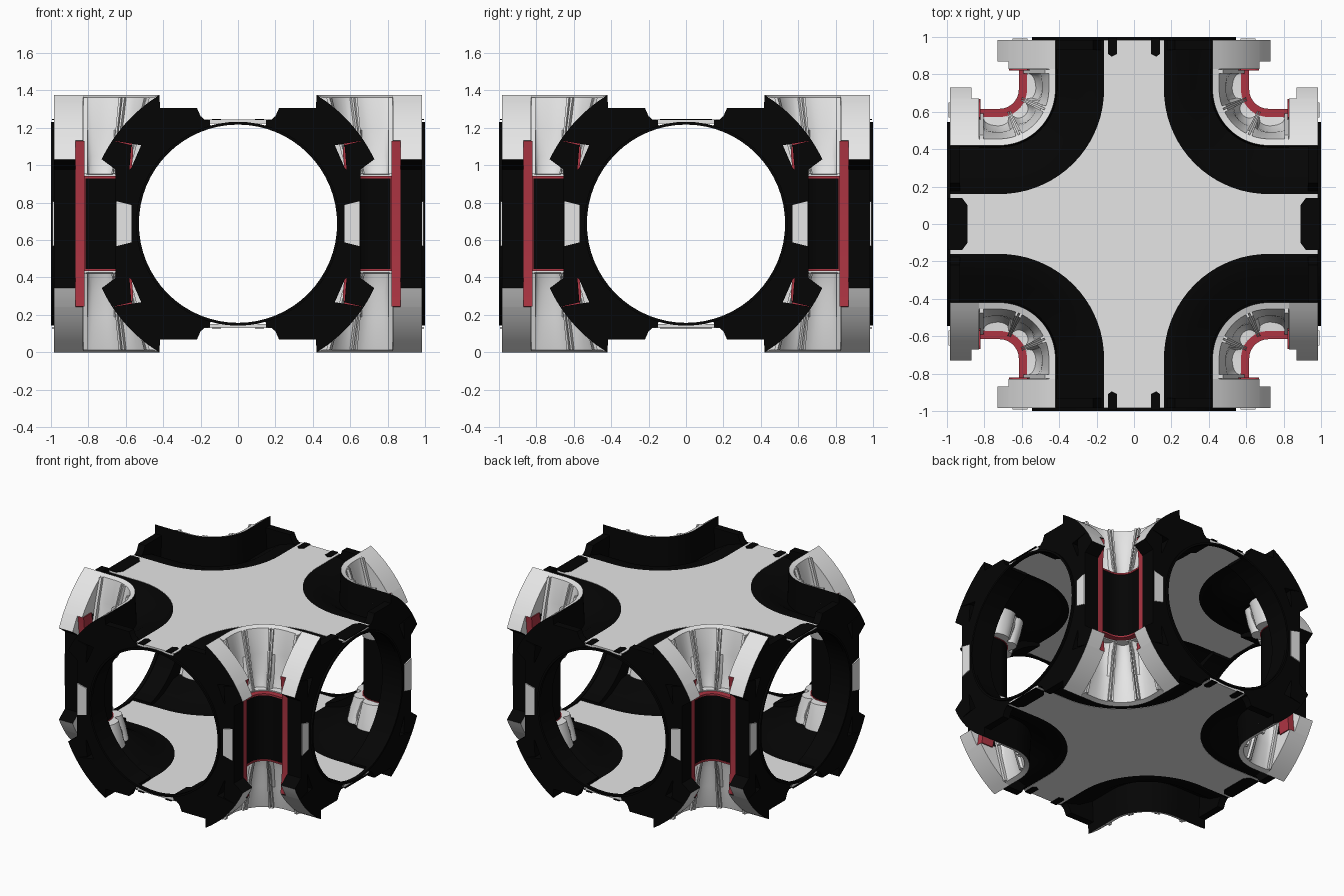
import bpy, bmesh, math

if "Cube" in bpy.data.objects:
    bpy.data.objects.remove(bpy.data.objects["Cube"])

C = 0.72       # plan centre of the corner bends
E = 0.985      # end of the arms
ZC = 0.6875    # corridor axis height
R = 0.535      # corridor radius
BEND = [i * 5 for i in range(19)]


def material(name, rgb):
    m = bpy.data.materials.new(name)
    m.diffuse_color = (*rgb, 1)
    m.use_nodes = True
    m.node_tree.nodes["Principled BSDF"].inputs["Base Color"].default_value = m.diffuse_color
    return m


MATS = [material("black", (0.0015, 0.0015, 0.0015)),
        material("light_grey", (0.79, 0.79, 0.79)),
        material("red", (0.42, 0.035, 0.055))]
BLACK, LIGHT, RED = 0, 1, 2


def plan(p, t):
    """Point on the bend: t<0 first straight, 0..90 arc, t>90 second straight."""
    if t < 0:
        return p, C - t
    if t > 90:
        return C + t - 90, p
    a = math.radians(t)
    return C - (C - p) * math.cos(a), C - (C - p) * math.sin(a)


def niche(t):
    """Depth of the three rounded niches along the bend."""
    s = min(t, 90 - t)
    u = s * 0.004 if s > 0 else s      # side bay coordinate
    if s > 27:
        return 0.045 * math.sqrt(max(0, 1 - ((t - 45) / 18) ** 2))
    return 0.045 * math.sqrt(max(0, 1 - ((u + 0.005) / 0.085) ** 2))


def quarter(x, y, k):
    for _ in range(k):
        x, y = -y, x
    return x, y


def finish(bm, name, angle=28):
    bmesh.ops.recalc_face_normals(bm, faces=bm.faces)
    me = bpy.data.meshes.new(name)
    bm.to_mesh(me)
    bm.free()
    for m in MATS:
        me.materials.append(m)
    ob = bpy.data.objects.new(name, me)
    bpy.context.collection.objects.link(ob)
    bpy.ops.object.select_all(action='DESELECT')
    ob.select_set(True)
    bpy.context.view_layer.objects.active = ob
    bpy.ops.object.shade_smooth_by_angle(angle=math.radians(angle))
    return ob


def sweep(name, jobs):
    """Job: profile (x, height, optional niche weight), stations, edge colour, cap colours."""
    bm = bmesh.new()
    for prof, stations, colour, caps in jobs:
        n = len(prof)
        for k in range(4):
            rings = []
            for t in stations:
                d = niche(t)
                rings.append([bm.verts.new((*quarter(*plan(q[0] - (d * q[2] if len(q) > 2 else 0), t), k),
                                            ZC + q[1])) for q in prof])
            for a, b in zip(rings, rings[1:]):
                for i in range(n):
                    j = (i + 1) % n
                    bm.faces.new((a[i], a[j], b[j], b[i])).material_index = colour(i)
            bm.faces.new(rings[0]).material_index = caps[0]
            bm.faces.new(rings[-1]).material_index = caps[1]
    return finish(bm, name)


def plain(c):
    return lambda i: c, (c, c)


def prisms(name, jobs):
    """Each job: outline (x, y), bottom z, top z, colour."""
    bm = bmesh.new()
    for pts, z0, z1, col in jobs:
        lo = [bm.verts.new((x, y, z0)) for x, y in pts]
        hi = [bm.verts.new((x, y, z1)) for x, y in pts]
        n = len(pts)
        fs = [bm.faces.new(lo), bm.faces.new(hi)]
        fs += [bm.faces.new((lo[i], lo[(i + 1) % n], hi[(i + 1) % n], hi[i])) for i in range(n)]
        for f in fs:
            f.material_index = col
    return finish(bm, name)


def arc(r, a0, a1, n):
    return [(r * math.cos(math.radians(a0 + (a1 - a0) * i / n)),
             r * math.sin(math.radians(a0 + (a1 - a0) * i / n))) for i in range(n + 1)]


def flip(prof):
    return [(q[0], -q[1], *q[2:]) for q in prof]


def ends(a, b):
    """Station pairs on both straights, between distances a and b from the model centre."""
    return [([C - b, C - a], True), ([90 + a - C, 90 + b - C], False)]


full = [C - E] + BEND + [90 + E - C]
bay = [C - 0.83] + [-0.09 + 0.015 * i for i in range(6)] + BEND + \
      [90.015 + 0.015 * i for i in range(6)] + [90 + 0.83 - C]

# Middle wall band of each corner
band = [(0.575, 0.25), (0.61, 0.25), (0.61, -0.25), (0.575, -0.25)]
sweep("middle_wall", [(band, bay, *plain(BLACK))])

# Light alcove sheets with rounded niches, topped by the upright fin
alcove = [(0.572, 0.245), (0.572, 0.262), (0.57, 0.265, 1), (0.54, 0.36, 1), (0.505, 0.5, 0.3),
          (0.455, 0.675), (0.42, 0.6875), (0.41, 0.46), (0.485, 0.43, 0.5), (0.525, 0.34, 1),
          (0.553, 0.245, 1)]
sweep("alcove", [(pr, bay, lambda i: BLACK if i == 6 else LIGHT, (LIGHT, LIGHT))
                 for pr in (alcove, flip(alcove))])

# Black hollows between the crosses and the fins
hollow = [(0.43, 0.455), (0.41, 0.46), (0.3, 0.525), (0.2, 0.555), (0.15, 0.555),
          (0.15, 0.535), (0.2, 0.53), (0.3, 0.5), (0.41, 0.435), (0.485, 0.425)]
sweep("hollow", [(pr, full, *plain(BLACK)) for pr in (hollow, flip(hollow))])

# Round frames at the arm ends
half = [(0.61, 0), (0.61, 0.25), (0.57, 0.3), (0.5, 0.46), (0.42, 0.6875), (0.41, 0.45), (0.3, 0.52),
        (0.2, 0.553), (0.15, 0.553)] + arc(R, 74, 0, 14)
frame = half[1:] + flip(half[1:-1])[::-1]
sweep("end_frame", [(frame, st, *plain(BLACK)) for st, _ in ends(0.83, E)])

# End flanges: light curved outer skin, black end face
low = [(0.6, 0), (0.655, 0), (0.655, 0.29)] + arc(0.806, 25.3, 33.5, 3) + [(0.57, 0.42), (0.58, 0.3)]
top = arc(0.806, 33.5, 58.6, 7) + [(0.41, 0.45), (0.52, 0.42)]
jobs = []
for pr, skin, start in ((low, range(3, 6), 0.87), (top, range(0, 7), 0.83)):
    for q in (pr, flip(pr)):
        for st, first in ends(start, E):
            jobs.append((q, st, lambda i, s=skin: LIGHT if i in s else BLACK,
                         (BLACK, LIGHT) if first else (LIGHT, BLACK)))
sweep("end_flange", jobs)

# Raised collars beside each floor and ceiling opening
collar = [(0.16, 0.54), (0.2, 0.575), (0.22, 0.62), (0.42, 0.62), (0.42, 0.44), (0.3, 0.5)]
sweep("end_collar", [(pr, st, *plain(BLACK))
                     for pr in (collar, flip(collar)) for st, _ in ends(0.93, E)])

# Alcove ribs
rib = [(0.54, 0.265), (0.505, 0.36), (0.48, 0.5), (0.45, 0.675),
       (0.475, 0.675), (0.525, 0.5), (0.56, 0.36), (0.59, 0.265)]
sweep("alcove_rib", [(pr, [mid - w, mid + w], *plain(LIGHT)) for pr in (rib, flip(rib))
                     for mid, w in ((C - 0.815, 0.01), (21, 1.5), (26, 1.5), (64, 1.5), (69, 1.5),
                                    (90 + 0.815 - C, 0.01))])

# Red trim lines around the middle band and upright red side plates
jobs = []
for s in (1, -1):
    strip = [(0.567, s * 0.242), (0.616, s * 0.242), (0.616, s * 0.254), (0.567, s * 0.254)]
    jobs.append((strip, bay, *plain(RED)))
post = [(0.567, -0.25), (0.616, -0.25), (0.616, 0.25), (0.567, 0.25)]
for st, _ in ends(0.815, 0.83):
    jobs.append((post, st, *plain(RED)))
plate = [(0.57, -0.28), (0.57, 0.28), (0.56, 0.38), (0.57, 0.443), (0.667, 0.443), (0.65, 0.28),
         (0.65, -0.28), (0.667, -0.443), (0.57, -0.443), (0.56, -0.38)]
for st, _ in ends(0.822, 0.87):
    jobs.append((plate, st, *plain(RED)))
sweep("red_trim", jobs)

# Light plates on the end faces
tab = [(0.57, -0.1), (0.57, 0.1), (0.65, 0.12), (0.65, -0.12)]
sweep("end_light_plate", [(tab, st, *plain(LIGHT)) for st, _ in ends(0.982, 0.992)])

# Thin lip around each round opening
lip = arc(0.545, -90, 90, 32) + arc(0.53, 90, -90, 32)
sweep("opening_lip", [(lip, st, *plain(BLACK)) for st, _ in ends(0.975, 1.0)])

# Floor and ceiling crosses
outline = []
for k in range(4):
    outline += [quarter(*plan(0.16, t), (4 - k) % 4) for t in full]
prisms("floor_and_ceiling", [(outline, ZC + 0.535, ZC + 0.557, LIGHT),
                             (outline, ZC - 0.557, ZC - 0.535, LIGHT)])

# Black threshold plates on the outer faces of the crosses
hexa = [(0.89, -0.1), (0.89, 0.1), (0.92, 0.14), (0.995, 0.14), (0.995, -0.14), (0.92, -0.14)]
side = [(0.09, 0.995), (0.14, 0.995), (0.14, 0.91), (0.12, 0.895), (0.09, 0.91)]
jobs = []
for z0, z1 in ((ZC + 0.555, ZC + 0.561), (ZC - 0.561, ZC - 0.555)):
    for s in (1, -1):
        jobs.append(([(s * x, y) for x, y in hexa], z0, z1, BLACK))
        for q in (1, -1):
            jobs.append(([(s * x, q * y) for x, y in side], z0, z1, BLACK))
prisms("threshold_plate", jobs)
